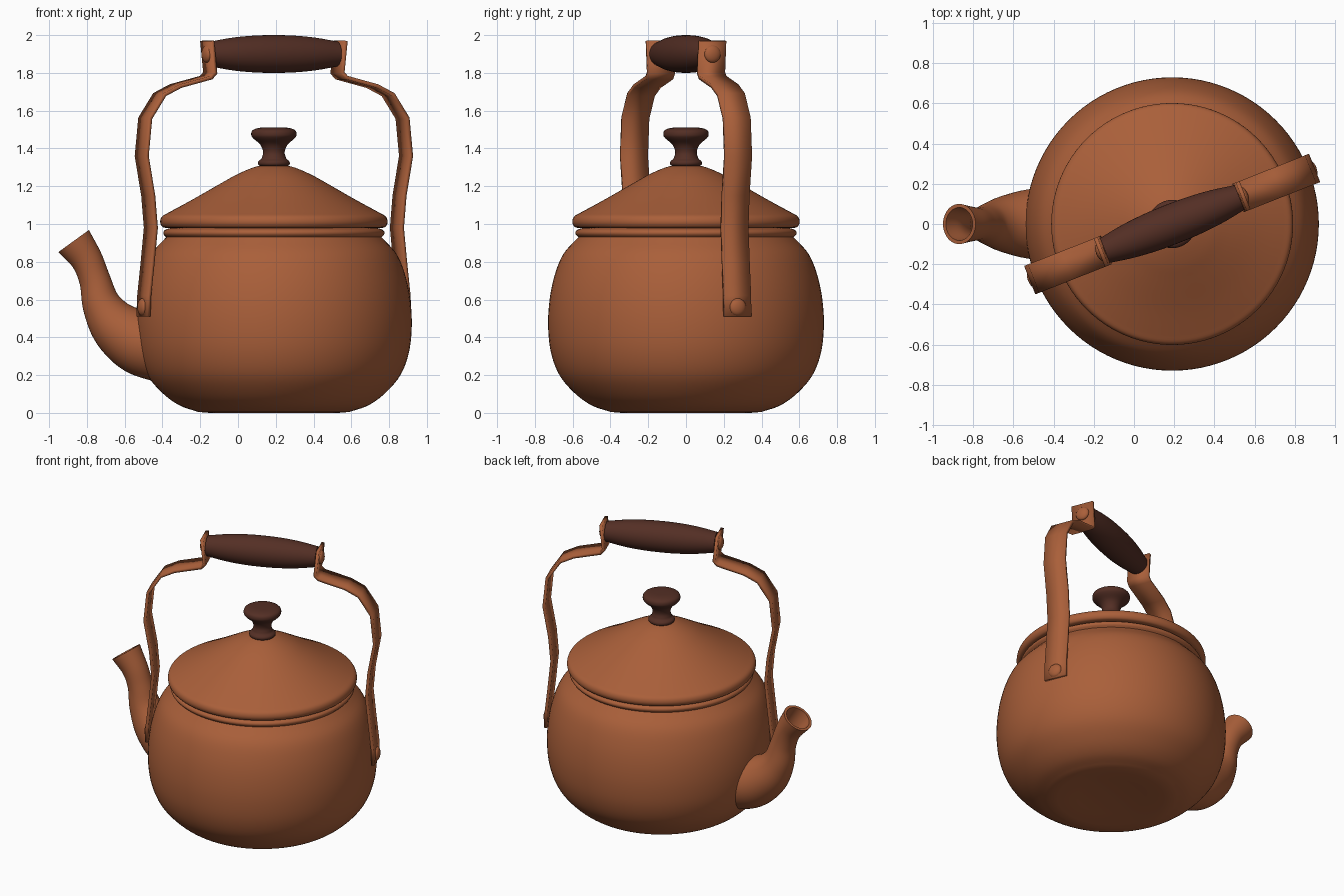
import bpy, bmesh, math
from mathutils import Vector, Matrix

if "Cube" in bpy.data.objects:
    bpy.data.objects.remove(bpy.data.objects["Cube"], do_unlink=True)

CX = 0.19                       # centre line of the pot
TURN = math.radians(21.5)       # the handle is swung round the pot
HANDLE = Matrix.Translation((CX, 0, 0)) @ Matrix.Rotation(TURN, 4, 'Z')


def material(name, rgb):
    m = bpy.data.materials.new(name)
    m.use_nodes = True
    m.diffuse_color = (*rgb, 1)
    m.node_tree.nodes["Principled BSDF"].inputs["Base Color"].default_value = (*rgb, 1)
    return m


copper = material("copper", (0.40, 0.115, 0.042))
wood = material("dark wood", (0.088, 0.028, 0.018))


def finish(name, bm, mat, matrix=None, angle=40):
    bmesh.ops.remove_doubles(bm, verts=bm.verts, dist=1e-5)
    bmesh.ops.recalc_face_normals(bm, faces=bm.faces)
    me = bpy.data.meshes.new(name)
    bm.to_mesh(me)
    bm.free()
    me.materials.append(mat)
    ob = bpy.data.objects.new(name, me)
    bpy.context.collection.objects.link(ob)
    if matrix:
        ob.matrix_world = matrix
    bpy.ops.object.select_all(action='DESELECT')
    ob.select_set(True)
    bpy.context.view_layer.objects.active = ob
    bpy.ops.object.shade_smooth_by_angle(angle=math.radians(angle))
    return ob


def smooth_path(pts, steps=5):
    """Catmull-Rom curve through points of any dimension."""
    pts = [Vector(p) for p in pts]
    ext = [2 * pts[0] - pts[1]] + pts + [2 * pts[-1] - pts[-2]]
    out = []
    for a, b, c, d in zip(ext, ext[1:], ext[2:], ext[3:]):
        for i in range(steps):
            t = i / steps
            out.append(0.5 * (2 * b + (c - a) * t + (2 * a - 5 * b + 4 * c - d) * t * t
                              + (3 * b - a - 3 * c + d) * t ** 3))
    return out + [pts[-1]]


def loft(name, rings, mat, sides=64, matrix=None, angle=40):
    """Skin circles given as (centre, axis, radius)."""
    bm = bmesh.new()
    prev = None
    for centre, axis, r in rings:
        q = Vector((0, 0, 1)).rotation_difference(Vector(axis))
        ring = []
        for i in range(sides):
            a = math.tau * i / sides
            ring.append(bm.verts.new(Vector(centre) + q @ Vector((r * math.cos(a), r * math.sin(a), 0))))
        if prev:
            for i in range(sides):
                j = (i + 1) % sides
                bm.faces.new((prev[i], prev[j], ring[j], ring[i]))
        prev = ring
    return finish(name, bm, mat, matrix, angle)


def lathe(name, profile, mat, matrix, sides=64):
    return loft(name, [((0, 0, z), (0, 0, 1), max(r, 0)) for r, z in profile], mat, sides, matrix)


POT = Matrix.Translation((CX, 0, 0))

# Pot body with a beaded neck
belly = smooth_path([(0.40, 0.005), (0.50, 0.04), (0.59, 0.105), (0.67, 0.20), (0.715, 0.32), (0.73, 0.46),
                     (0.722, 0.60), (0.695, 0.73), (0.65, 0.84), (0.575, 0.925)])
bead = smooth_path([(0.57, 0.93), (0.584, 0.945), (0.584, 0.96), (0.57, 0.972), (0.54, 0.98)], 3)
lathe("pot_body", [(0, 0.02), (0.22, 0.015), (0.34, 0)] + belly + bead + [(0, 0.98)], copper, POT, 96)

# Lid with a rolled rim
rim = smooth_path([(0.565, 0.978), (0.59, 0.985), (0.602, 1.01), (0.592, 1.04), (0.555, 1.062)], 4)
dome = smooth_path([(0.555, 1.062), (0.43, 1.13), (0.29, 1.21), (0.19, 1.265), (0.09, 1.305), (0, 1.315)])
lathe("lid", [(0, 0.978)] + rim + dome[1:], copper, POT, 96)

# Lid knob
foot = smooth_path([(0.07, 1.305), (0.083, 1.315), (0.083, 1.33), (0.07, 1.342)], 3)
stem = smooth_path([(0.066, 1.345), (0.057, 1.38), (0.072, 1.42), (0.108, 1.452), (0.12, 1.472),
                    (0.112, 1.497), (0.07, 1.51), (0, 1.512)], 4)
lathe("lid_knob", [(0, 1.305)] + foot + stem, wood, POT, 40)

# Hollow spout, outer skin first, then back down inside
path = smooth_path([(-0.40, 0.345, 0.185), (-0.53, 0.38, 0.172), (-0.645, 0.46, 0.140), (-0.72, 0.57, 0.104),
                    (-0.757, 0.70, 0.083), (-0.80, 0.81, 0.084), (-0.87, 0.91, 0.10)], 6)
outer, inner = [], []
for i, p in enumerate(path):
    d = path[min(i + 1, len(path) - 1)] - path[max(i - 1, 0)]
    axis = Vector((d.x, 0, d.y))
    outer.append(((p.x, 0, p.y), axis, p.z))
    inner.append(((p.x, 0, p.y), axis, p.z - 0.018))
loft("spout", outer + inner[:5:-1] + [(*inner[6][:2], 0)], copper, 40)

# Wooden grip
grip = smooth_path([(-0.36, 0.066), (-0.24, 0.086), (-0.12, 0.097), (0, 0.10), (0.12, 0.097),
                    (0.24, 0.086), (0.36, 0.066)], 4)
grip = [(-0.36, 0)] + [tuple(g) for g in grip] + [(0.36, 0)]
loft("handle_grip", [((u, 0, 1.90), (1, 0, 0), r) for u, r in grip], wood, 40, HANDLE)

# Bent metal straps and their rivets, one pair per side
bend = [(0.742, 0.51), (0.738, 0.62), (0.718, 0.80), (0.70, 0.98), (0.715, 1.15), (0.752, 1.36), (0.732, 1.56),
        (0.65, 1.685), (0.56, 1.73), (0.385, 1.775), (0.362, 1.80), (0.38, 1.97)]
for side, label in ((1, "left"), (-1, "right")):
    bm = bmesh.new()
    rows = [[bm.verts.new((side * u, v, z)) for v in (-0.076, 0.076)] for u, z in bend]
    for a, b in zip(rows, rows[1:]):
        bm.faces.new((a[0], a[1], b[1], b[0]))
    strap = finish(label + "_strap", bm, copper, HANDLE, 15)
    mod = strap.modifiers.new("thickness", 'SOLIDIFY')
    mod.thickness = 0.02
    mod.offset = 0
    mod.use_even_offset = True
    for part, u, z in (("lower", 0.748, 0.56), ("upper", 0.383, 1.90)):
        bm = bmesh.new()
        bmesh.ops.create_uvsphere(bm, u_segments=20, v_segments=12, radius=0.046)
        place = Matrix.Translation((side * u, 0, z)) @ Matrix.Diagonal((0.5, 1, 1, 1))
        bmesh.ops.transform(bm, matrix=place, verts=bm.verts)
        finish(label + "_" + part + "_rivet", bm, copper, HANDLE)
